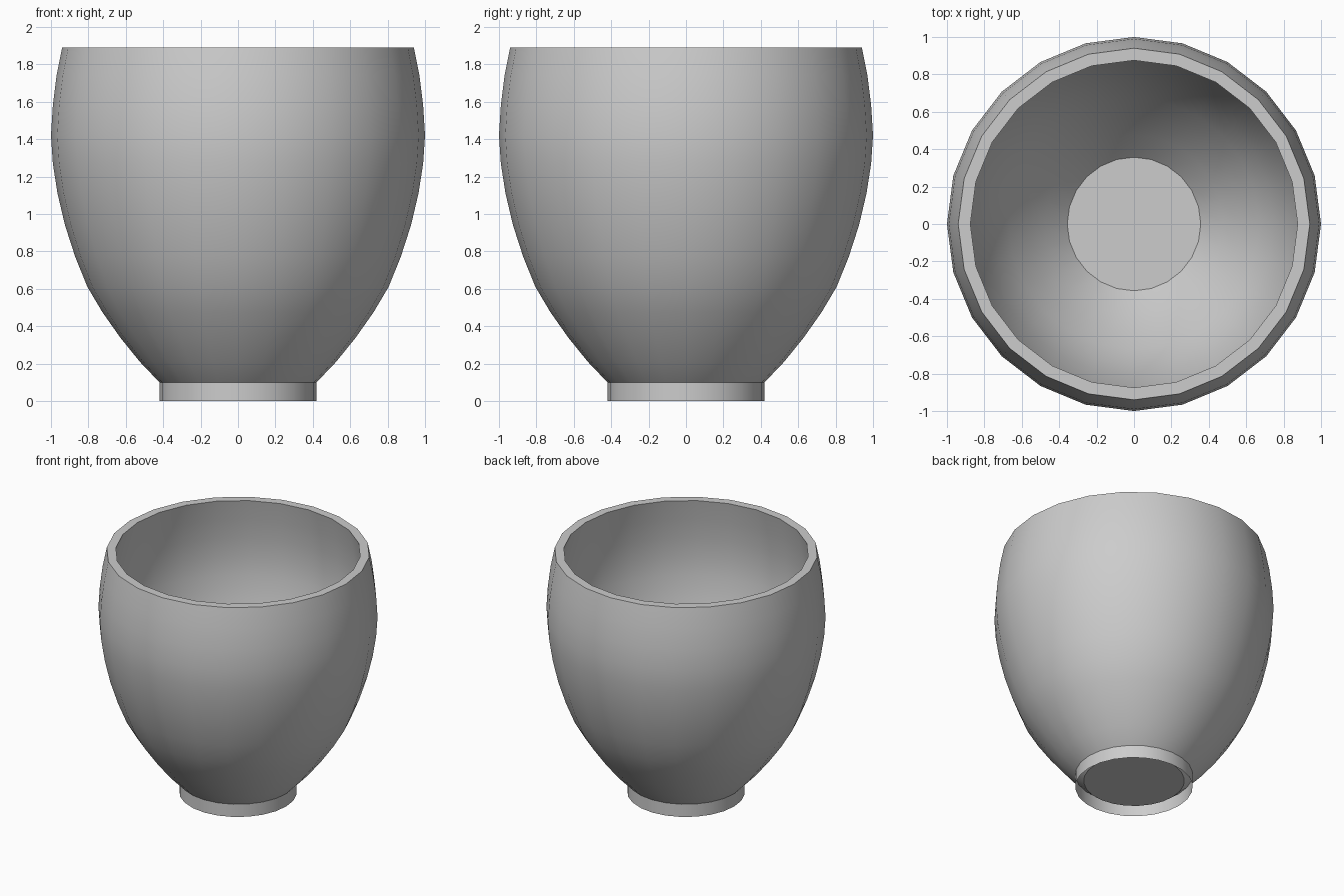
import bpy, bmesh, math
from mathutils import Vector

cube = bpy.data.objects.get("Cube")
if cube:
    bpy.data.objects.remove(cube, do_unlink=True)

SIDES = 24
WALL = 0.065

grey = bpy.data.materials.new("plain_grey")
grey.use_nodes = True
colour = (0.604, 0.604, 0.604, 1)
grey.diffuse_color = colour
grey.node_tree.nodes["Principled BSDF"].inputs["Base Color"].default_value = colour


def lathe(name, profile, capped):
    """Spin (radius, height) points around z, optionally closing both ends."""
    bm = bmesh.new()
    rings = []
    for r, z in profile:
        angles = [math.tau * i / SIDES for i in range(SIDES)]
        rings.append([bm.verts.new((r * math.cos(a), r * math.sin(a), z)) for a in angles])
    for low, high in zip(rings, rings[1:]):
        for i in range(SIDES):
            j = (i + 1) % SIDES
            bm.faces.new((low[i], low[j], high[j], high[i]))
    if capped:
        bm.faces.new(rings[0][::-1])
        bm.faces.new(rings[-1])
    mesh = bpy.data.meshes.new(name)
    bm.to_mesh(mesh)
    bm.free()
    mesh.materials.append(grey)
    obj = bpy.data.objects.new(name, mesh)
    bpy.context.collection.objects.link(obj)
    bpy.ops.object.select_all(action="DESELECT")
    obj.select_set(True)
    bpy.context.view_layer.objects.active = obj
    bpy.ops.object.shade_smooth_by_angle(angle=math.radians(30))
    return obj


# Outer curve of the bowl, from the underside to the rim
outer = [(0.36, 0.05), (0.42, 0.1), (0.525, 0.21), (0.63, 0.34), (0.725, 0.475),
         (0.805, 0.61), (0.87, 0.77), (0.925, 0.94), (0.965, 1.11), (0.99, 1.27),
         (1.0, 1.42), (0.99, 1.58), (0.97, 1.74), (0.94, 1.89)]

# Inner curve: the outer one pushed inward by the wall thickness
inner = [(0.357, 0.13)]
for before, here, after in zip(outer[1:], outer[2:], outer[3:]):
    along = (Vector(after) - Vector(before)).normalized()
    inner.append((here[0] - along.y * WALL, here[1] + along.x * WALL))
inner.append((outer[-1][0] - WALL, outer[-1][1]))

# Cup body with its flat rim and floor
lathe("cup_body", outer + inner[::-1], capped=True)

# Thin open foot ring
lathe("foot_ring", [(0.42, 0), (0.42, 0.1)], capped=False)
